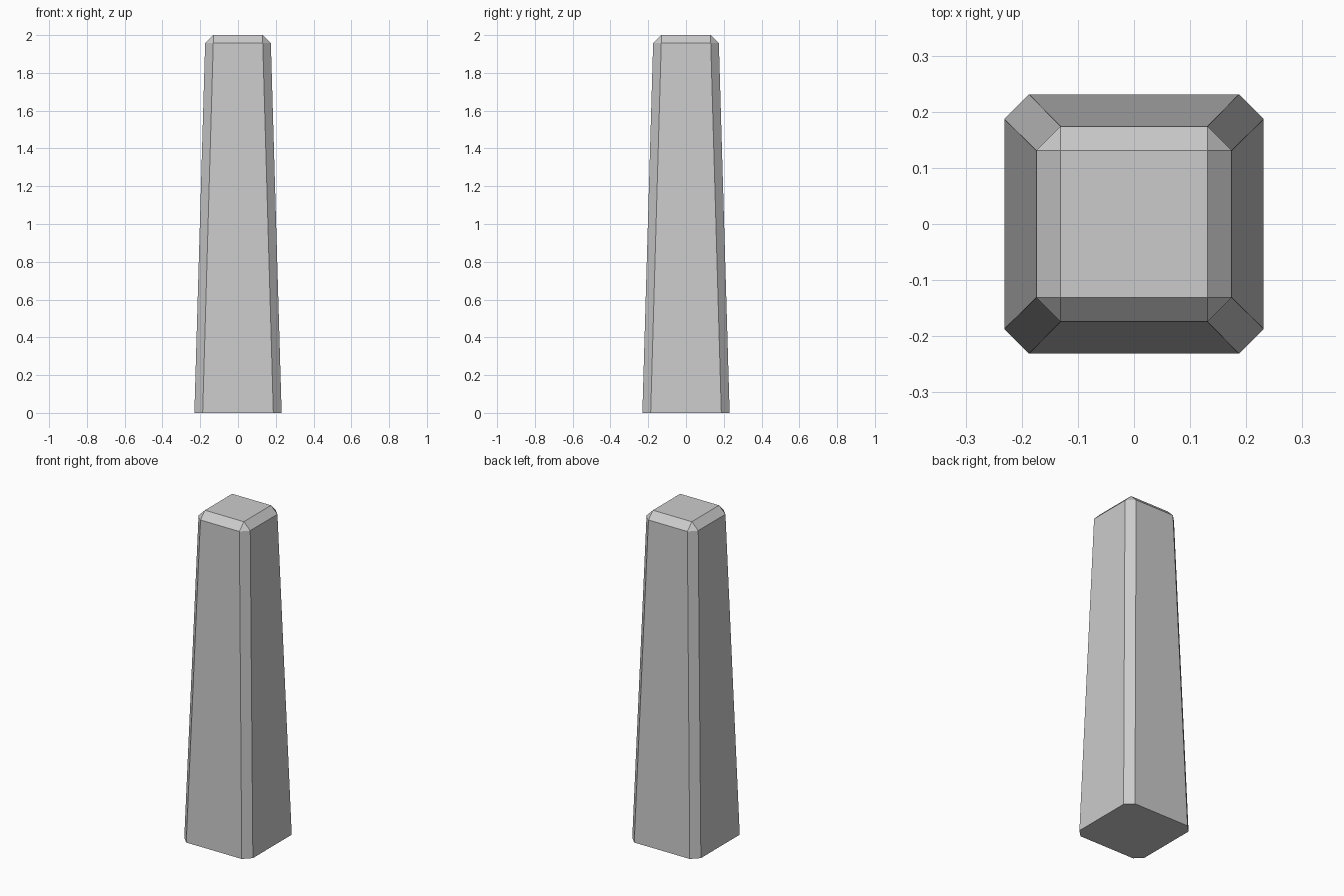
import bpy
import bmesh

cube = bpy.data.objects.get("Cube")
if cube:
    bpy.data.objects.remove(cube, do_unlink=True)

# Plain grey stone
GREY = (0.6, 0.6, 0.6, 1.0)
stone = bpy.data.materials.new("grey_stone")
stone.use_nodes = True
stone.diffuse_color = GREY
stone.node_tree.nodes["Principled BSDF"].inputs["Base Color"].default_value = GREY


def ring(bm, half, inner, z):
    """Square cross-section with its four corners cut off."""
    corners = []
    for sx, sy in ((1, 1), (-1, 1), (-1, -1), (1, -1)):
        pair = [(sx * half, sy * inner, z), (sx * inner, sy * half, z)]
        corners += pair if sx * sy > 0 else pair[::-1]
    return [bm.verts.new(c) for c in corners]


# Tapered shaft, its bevelled cap closing to a square at the top
bm = bmesh.new()
rings = [ring(bm, *r) for r in ((0.231, 0.187, 0), (0.174, 0.131, 1.957), (0.131, 0.131, 2))]
for low, high in zip(rings, rings[1:]):
    for i in range(8):
        j = (i + 1) % 8
        bm.faces.new((low[i], low[j], high[j], high[i]))
bm.faces.new(rings[0][::-1])
bm.faces.new(rings[-1])
bmesh.ops.remove_doubles(bm, verts=bm.verts, dist=0.001)
bmesh.ops.recalc_face_normals(bm, faces=bm.faces)

mesh = bpy.data.meshes.new("tapered_pillar")
bm.to_mesh(mesh)
bm.free()
mesh.materials.append(stone)
pillar = bpy.data.objects.new("tapered_pillar", mesh)
bpy.context.collection.objects.link(pillar)
